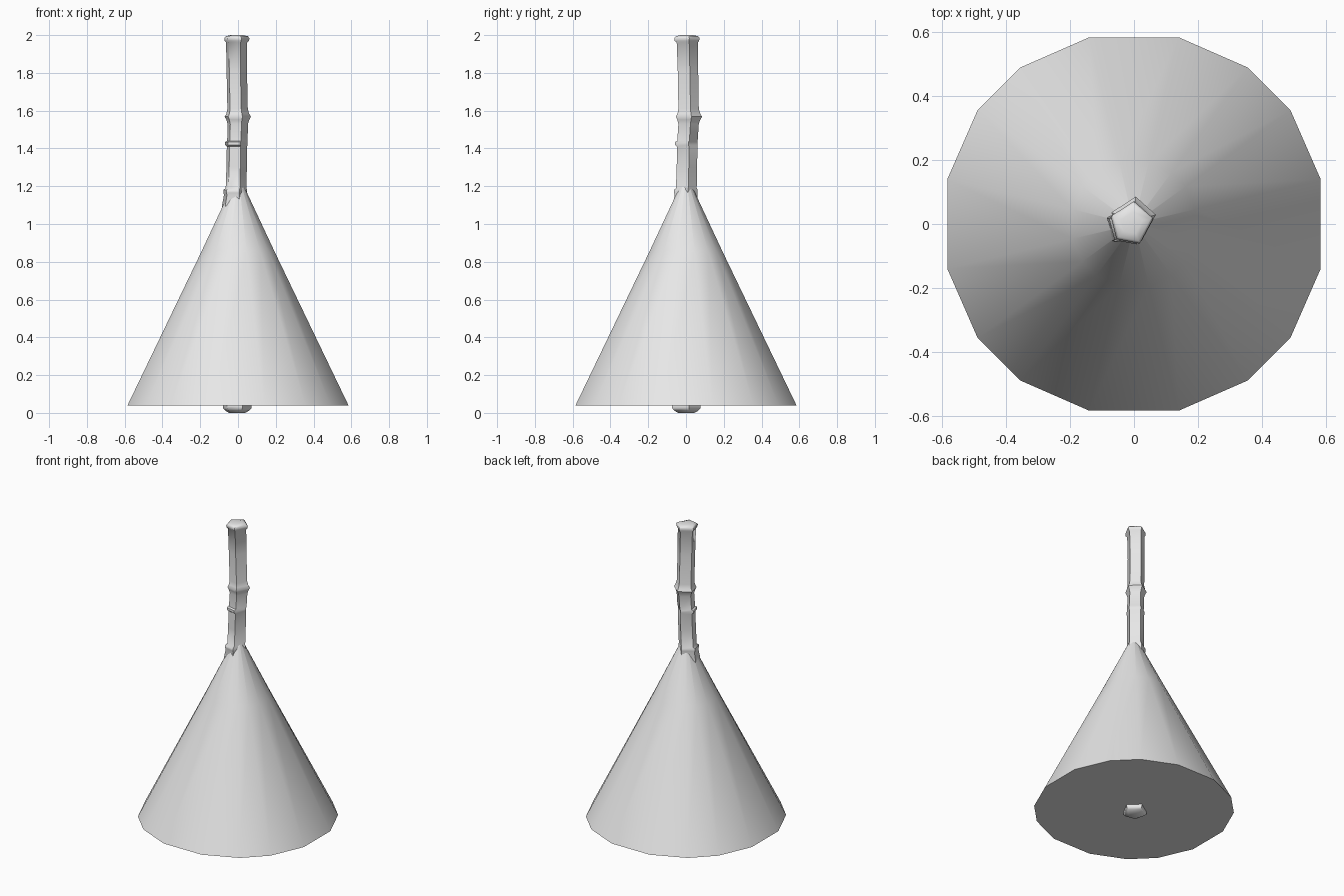
import bpy, math

mat = bpy.data.materials.new("light grey")
mat.diffuse_color = (0.8, 0.8, 0.8, 1)


def loft(name, rings, smooth_angle):
    """Skin equal-length rings of points, closing both ends."""
    n = len(rings[0])
    verts = [p for r in rings for p in r]
    faces = [tuple(reversed(range(n)))]
    for k in range(len(rings) - 1):
        for i in range(n):
            j = (i + 1) % n
            faces.append((k * n + i, k * n + j, (k + 1) * n + j, (k + 1) * n + i))
    faces.append(tuple(range((len(rings) - 1) * n, len(rings) * n)))
    me = bpy.data.meshes.new(name)
    me.from_pydata(verts, [], faces)
    me.materials.append(mat)
    ob = bpy.data.objects.new(name, me)
    bpy.context.collection.objects.link(ob)
    bpy.ops.object.select_all(action='DESELECT')
    ob.select_set(True)
    bpy.context.view_layer.objects.active = ob
    bpy.ops.object.shade_smooth_by_angle(angle=math.radians(smooth_angle))
    return ob


# Cone of 16 slightly uneven sides with a flat base
quarter = [(0.585, 0.14), (0.49, 0.357), (0.357, 0.49), (0.14, 0.585)]
outline = []
for q in range(4):
    c, s = round(math.cos(q * math.pi / 2)), round(math.sin(q * math.pi / 2))
    outline += [(x * c - y * s, x * s + y * c) for x, y in quarter]
cone_rings = [[(x * f, y * f, z) for x, y in outline]
              for f, z in ((1, 0.04), (0.33, 0.855), (0.01, 1.255))]
loft("cone", cone_rings, 40)

# Five-sided bamboo pole: height, centre x, centre y, radius
profile = [
    (0.0, -0.005, 0.0, 0.045), (0.012, -0.005, 0.0, 0.066), (0.025, -0.005, 0.0, 0.078),
    (0.04, -0.005, 0.0, 0.078), (0.06, -0.005, 0.0, 0.065), (0.5, -0.01, 0.0, 0.06),
    (1.05, -0.018, -0.003, 0.066), (1.10, -0.018, -0.003, 0.070),
    (1.155, -0.015, -0.002, 0.062), (1.165, -0.016, -0.003, 0.065),
    (1.18, -0.016, -0.003, 0.065), (1.19, -0.011, 0.0, 0.057),
    (1.30, -0.008, 0.003, 0.056), (1.41, -0.006, 0.005, 0.056),
    (1.418, -0.010, 0.0, 0.061), (1.434, -0.010, 0.0, 0.061), (1.44, -0.004, 0.006, 0.056),
    (1.53, -0.002, 0.012, 0.056), (1.552, -0.002, 0.013, 0.063),
    (1.568, -0.002, 0.014, 0.072), (1.585, -0.002, 0.013, 0.062), (1.61, -0.003, 0.012, 0.056),
    (1.80, -0.007, 0.009, 0.056), (1.96, -0.008, 0.005, 0.058),
    (1.97, -0.007, 0.003, 0.067), (1.985, -0.007, 0.003, 0.069), (1.994, -0.007, 0.003, 0.06),
    (2.0, -0.007, 0.003, 0.035),
]
angles = [math.radians(a) for a in (12, 84, 162, 226, 291)]
pole_rings = [[(cx + r * math.cos(a), cy + r * math.sin(a), z) for a in angles]
              for z, cx, cy, r in profile]
loft("pole", pole_rings, 50)
